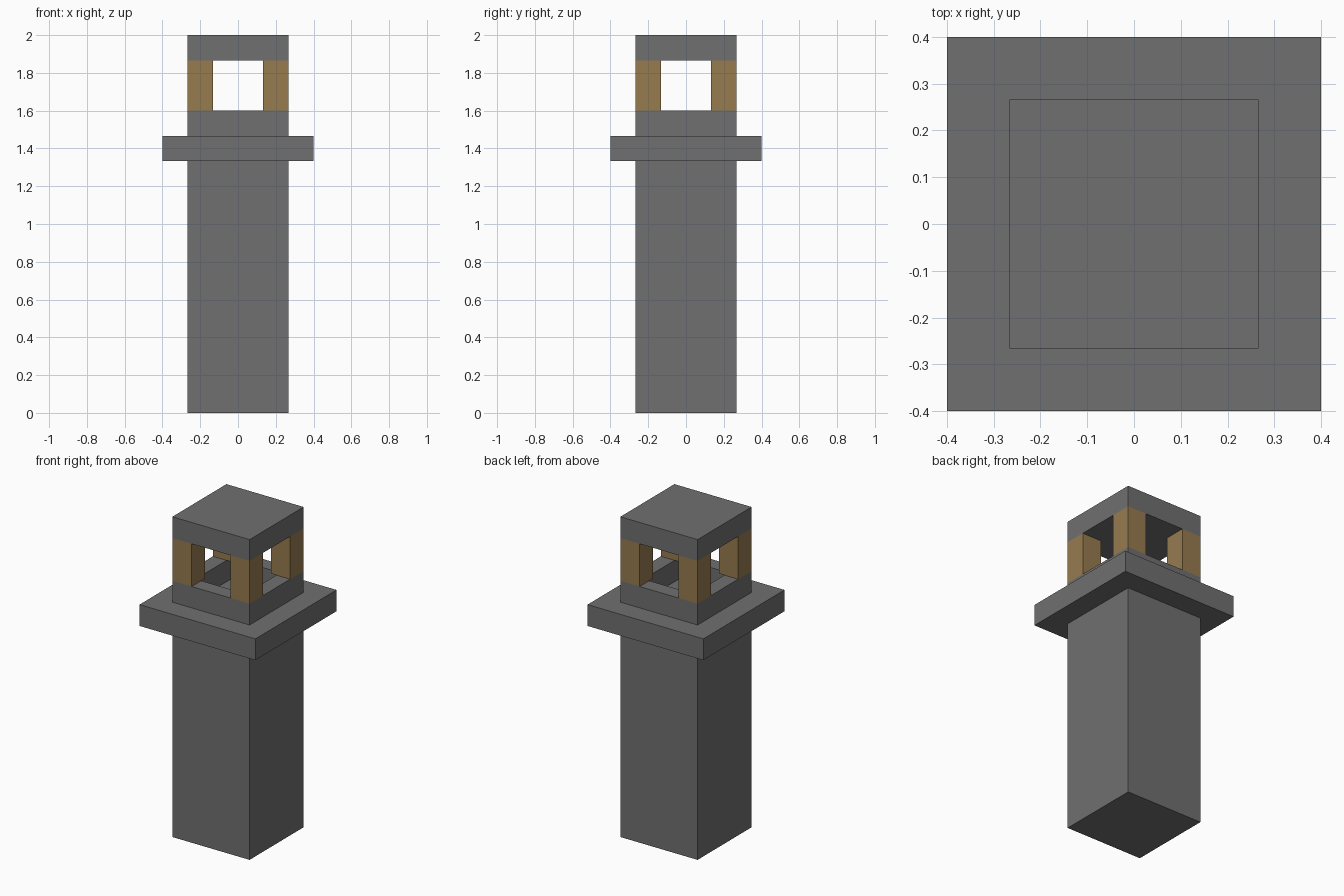
import bpy
import bmesh
from mathutils import Matrix, Vector

cube = bpy.data.objects.get("Cube")
if cube:
    bpy.data.objects.remove(cube, do_unlink=True)

U = 2 / 15  # one building module


def make_material(name, rgb):
    mat = bpy.data.materials.new(name)
    mat.use_nodes = True
    color = (*rgb, 1)
    mat.diffuse_color = color
    mat.node_tree.nodes["Principled BSDF"].inputs["Base Color"].default_value = color
    return mat


stone = make_material("grey stone", (0.162, 0.162, 0.162))
wood = make_material("brown wood", (0.309, 0.198, 0.078))


def box(name, width, bottom, top, mat, x=0, y=0, recess=False):
    """Square block measured in modules; recess opens a one-module rim."""
    bm = bmesh.new()
    place = Matrix.Translation(Vector((x, y, (bottom + top) / 2)) * U)
    size = Matrix.Diagonal((width * U, width * U, (top - bottom) * U, 1))
    bmesh.ops.create_cube(bm, size=1, matrix=place @ size)
    if recess:
        bm.normal_update()
        lid = max(bm.faces, key=lambda f: f.normal.z)
        base = min(bm.faces, key=lambda f: f.normal.z)
        bmesh.ops.delete(bm, geom=[base], context="FACES_ONLY")
        bmesh.ops.inset_region(bm, faces=[lid], thickness=U)
        wall = bmesh.ops.extrude_face_region(bm, geom=[lid])["geom"]
        verts = [v for v in wall if isinstance(v, bmesh.types.BMVert)]
        bmesh.ops.translate(bm, verts=verts, vec=(0, 0, (bottom - top) * U))
        # the platform below serves as the floor
        old = [f for f in bm.faces if abs(f.normal.z) > 0.9 and len(f.verts) == 4
               and abs(f.calc_center_median().x) < 0.01
               and abs(f.calc_center_median().y) < 0.01]
        bmesh.ops.delete(bm, geom=old, context="FACES_ONLY")
    mesh = bpy.data.meshes.new(name)
    bm.to_mesh(mesh)
    bm.free()
    mesh.materials.append(mat)
    obj = bpy.data.objects.new(name, mesh)
    bpy.context.collection.objects.link(obj)
    return obj


# Shaft, overhanging platform and the rim around the lantern floor
box("shaft", 4, 0, 10, stone)
box("platform", 6, 10, 11, stone)
box("lantern_rim", 4, 11, 12, stone, recess=True)

# Corner posts and roof
for side, x in (("left", 1.5), ("right", -1.5)):
    for end, y in (("front", -1.5), ("back", 1.5)):
        box(f"{end}_{side}_post", 1, 12, 14, wood, x, y)
box("roof", 4, 14, 15, stone)
